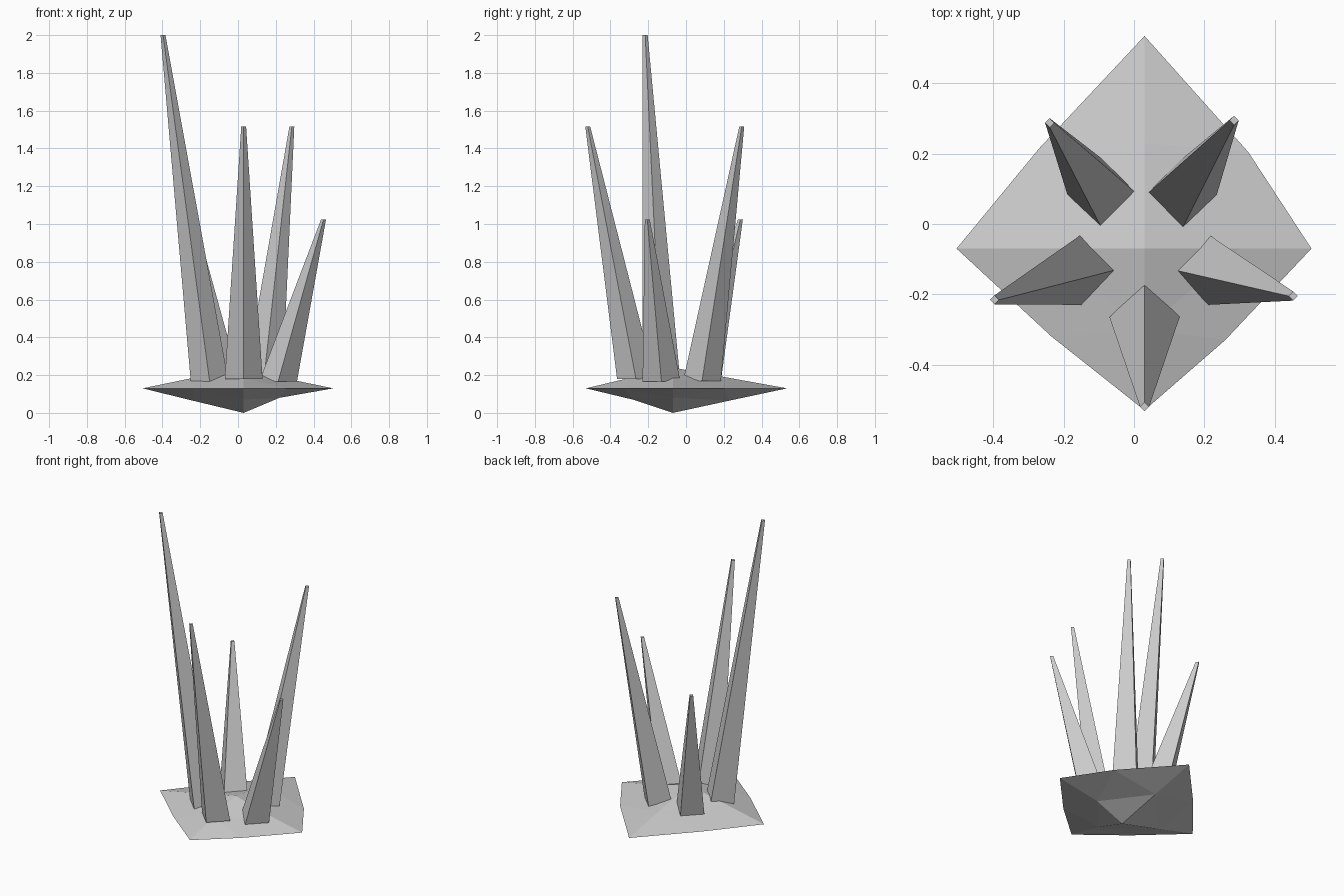
import bpy, bmesh
from mathutils import Vector

if "Cube" in bpy.data.objects:
    bpy.data.objects.remove(bpy.data.objects["Cube"])


def finish(bm, name):
    bmesh.ops.recalc_face_normals(bm, faces=bm.faces[:])
    me = bpy.data.meshes.new(name)
    bm.to_mesh(me)
    bm.free()
    ob = bpy.data.objects.new(name, me)
    bpy.context.collection.objects.link(ob)
    return ob


# Faceted base: a flattened, irregular octahedron split once along each edge
bm = bmesh.new()
rim_z, cx, cy = 0.13, 0.03, -0.07
corners = [bm.verts.new((x, y, rim_z)) for x, y in
           [(0.505, cy), (cx, 0.535), (-0.505, cy), (cx, -0.53)]]
rim_mids = [bm.verts.new((x, y, rim_z)) for x, y in
            [(0.325, 0.205), (-0.27, 0.215), (-0.235, -0.32), (0.26, -0.33)]]
upper = [(0.30, cy, 0.172), (cx, 0.23, 0.185), (-0.24, cy, 0.185), (cx, -0.30, 0.185)]
lower = [(0.22, cy, 0.08), (cx, 0.23, 0.065), (-0.24, cy, 0.065), (cx, -0.28, 0.07)]
for apex_z, ring in ((0.24, upper), (0.0, lower)):
    apex = bm.verts.new((cx, cy, apex_z))
    mids = [bm.verts.new(p) for p in ring]
    for i in range(4):
        j = (i + 1) % 4
        bm.faces.new((apex, mids[i], mids[j]))
        bm.faces.new((mids[i], rim_mids[i], mids[j]))
        bm.faces.new((mids[i], corners[i], rim_mids[i]))
        bm.faces.new((mids[j], rim_mids[i], corners[j]))
finish(bm, "rock_base")


# Leaning four-sided spikes with small blunt tips
def spike(name, foot, tip, r0=0.1, r1=0.013):
    bm = bmesh.new()
    rings = []
    for centre, r in ((foot, r0), (tip, r1)):
        rings.append([bm.verts.new(Vector(centre) + Vector((dx * r, dy * r, 0)))
                      for dx, dy in ((1, 0), (0, 1), (-1, 0), (0, -1))])
    a, b = rings
    bm.faces.new(a)
    bm.faces.new(b)
    for i in range(4):
        j = (i + 1) % 4
        bm.faces.new((a[i], a[j], b[j], b[i]))
    return finish(bm, name)


spike("spike_left_tall", (-0.15, -0.13, 0.165), (-0.397, -0.216, 2.0))
spike("spike_front", (0.03, -0.265, 0.18), (0.03, -0.52, 1.515))
spike("spike_right_short", (0.212, -0.13, 0.165), (0.453, -0.205, 1.025))
spike("spike_back_right", (0.136, 0.085, 0.17), (0.285, 0.295, 1.515))
spike("spike_back_left", (-0.09, 0.085, 0.17), (-0.24, 0.288, 1.025))
